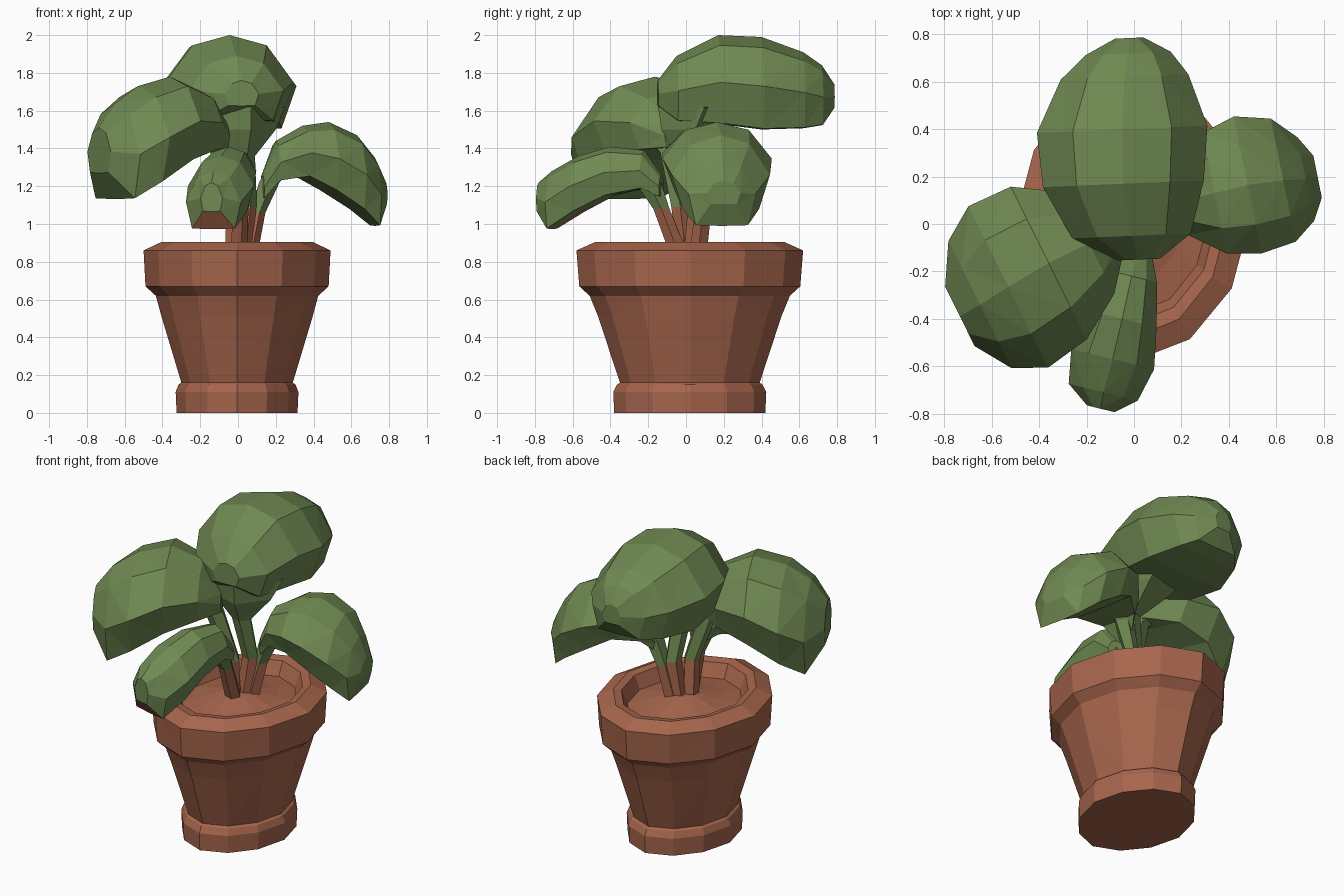
import bpy, bmesh, math
from mathutils import Vector

if "Cube" in bpy.data.objects:
    bpy.data.objects.remove(bpy.data.objects["Cube"])


def material(name, rgb):
    m = bpy.data.materials.new(name)
    m.diffuse_color = (*rgb, 1)
    m.use_nodes = True
    m.node_tree.nodes["Principled BSDF"].inputs["Base Color"].default_value = m.diffuse_color
    return m


TERRACOTTA = material("terracotta", (0.39, 0.133, 0.074))
GREEN = material("leaf green", (0.16, 0.25, 0.084))


def loft(name, rings, mats):
    """Skin a list of equal-sized point rings and cap both ends."""
    bm = bmesh.new()
    vs = [[bm.verts.new(p) for p in r] for r in rings]
    n = len(vs[0])
    for a, b in zip(vs, vs[1:]):
        for i in range(n):
            j = (i + 1) % n
            bm.faces.new((a[i], a[j], b[j], b[i]))
    bm.faces.new(vs[0][::-1])
    bm.faces.new(vs[-1])
    bmesh.ops.triangulate(bm, faces=[f for f in bm.faces if len(f.verts) == 4])
    bmesh.ops.recalc_face_normals(bm, faces=bm.faces)
    me = bpy.data.meshes.new(name)
    bm.to_mesh(me)
    bm.free()
    for m in mats:
        me.materials.append(m)
    ob = bpy.data.objects.new(name, me)
    bpy.context.collection.objects.link(ob)
    return ob


# Oval pot with foot, thick rim and a mounded filling: (x radius, y radius, z)
profile = [(.32, .40, 0), (.325, .405, .11), (.31, .385, .15), (.295, .37, .16),
           (.40, .485, .51), (.43, .53, .62), (.485, .585, .67),
           (.495, .60, .86), (.40, .50, .905), (.355, .44, .895),
           (.32, .40, .81), (.22, .27, .83), (.06, .07, .88)]
SIDES = 12
rings = []
for rx, ry, z in profile:
    ring = []
    for i in range(SIDES):
        a = i * math.tau / SIDES
        k = 1 - .035 * math.sin(2 * a) ** 2   # slightly slimmer on the diagonals
        ring.append((-.005 + k * rx * math.cos(a), .02 + k * ry * math.sin(a), z))
    rings.append(ring)
loft("pot", rings, [TERRACOTTA])

# Stems: paths of (x, y, z, radius), terracotta at the foot and green above
stems = {
    "back": [(.02, .04, .82, .06), (.05, .06, 1.09, .05),
             (.03, .0, 1.36, .06), (.01, .05, 1.50, .19), (-.01, .10, 1.62, .26)],
    "left": [(-.03, .0, .82, .05), (-.02, -.03, 1.09, .05),
             (-.10, -.08, 1.38, .06), (-.22, -.11, 1.50, .14)],
    "front": [(.0, -.03, .82, .05), (.01, -.13, 1.08, .045),
              (.0, -.22, 1.26, .08)],
    "right": [(.05, .06, .82, .05), (.10, .09, 1.06, .045),
              (.16, .10, 1.22, .06), (.26, .12, 1.36, .09)],
}
for side, path in stems.items():
    rings = []
    for x, y, z, r in path:
        rings.append([(x + r * math.cos(i * math.tau / 5),
                       y + r * math.sin(i * math.tau / 5), z) for i in range(5)])
    ob = loft(side + "_stem", rings, [TERRACOTTA, GREEN])
    for p in ob.data.polygons:
        p.material_index = int(p.center.z > 1.08)

# Domed leaves: stations of (x, y, top z, bottom z, half width)
leaves = {
    "back": [(.02, -.15, 1.76, 1.62, .09), (-.01, -.05, 1.89, 1.53, .25),
             (-.045, .17, 2.0, 1.51, .34), (-.05, .40, 1.99, 1.48, .36),
             (-.04, .62, 1.91, 1.49, .27), (-.025, .72, 1.84, 1.51, .18),
             (-.02, .785, 1.74, 1.61, .06)],
    "left": [(-.07, -.06, 1.54, 1.40, .06), (-.19, -.08, 1.70, 1.38, .24),
             (-.36, -.165, 1.78, 1.32, .36), (-.53, -.265, 1.73, 1.20, .38),
             (-.65, -.34, 1.64, 1.11, .30), (-.735, -.39, 1.51, 1.26, .14)],
    "front": [(.02, -.13, 1.26, 1.14, .06), (-.01, -.22, 1.39, 1.18, .11),
              (-.05, -.40, 1.41, 1.14, .15), (-.09, -.57, 1.36, 1.05, .18),
              (-.13, -.71, 1.28, .96, .15), (-.14, -.78, 1.22, 1.06, .06)],
    "right": [(.13, .07, 1.27, 1.13, .06), (.20, .10, 1.44, 1.22, .15),
              (.34, .13, 1.52, 1.24, .26), (.48, .165, 1.54, 1.16, .295),
              (.63, .185, 1.47, 1.06, .265), (.725, .19, 1.35, .975, .18),
              (.775, .20, 1.23, 1.10, .09)],
}
half = [(.58, .89), (1, .49), (.78, .05)]
section = [(0, 1)] + half + [(0, .04)] + [(-u, v) for u, v in half[::-1]]
for side, stations in leaves.items():
    a, b = Vector(stations[0][:2]), Vector(stations[-1][:2])
    d = (b - a).normalized()
    rings = []
    for x, y, zt, zb, w in stations:
        rings.append([(x - d.y * u * w, y + d.x * u * w, zb + v * (zt - zb))
                      for u, v in section])
    ob = loft(side + "_leaf", rings, [GREEN, TERRACOTTA])
    # the underside of the low front leaf is terracotta near its tip
    if side == "front":
        for p in ob.data.polygons:
            p.material_index = int(p.normal.z < -.45 and p.center.z < 1.12
                                   and p.center.y < -.4 and p.center.x < -.08)
